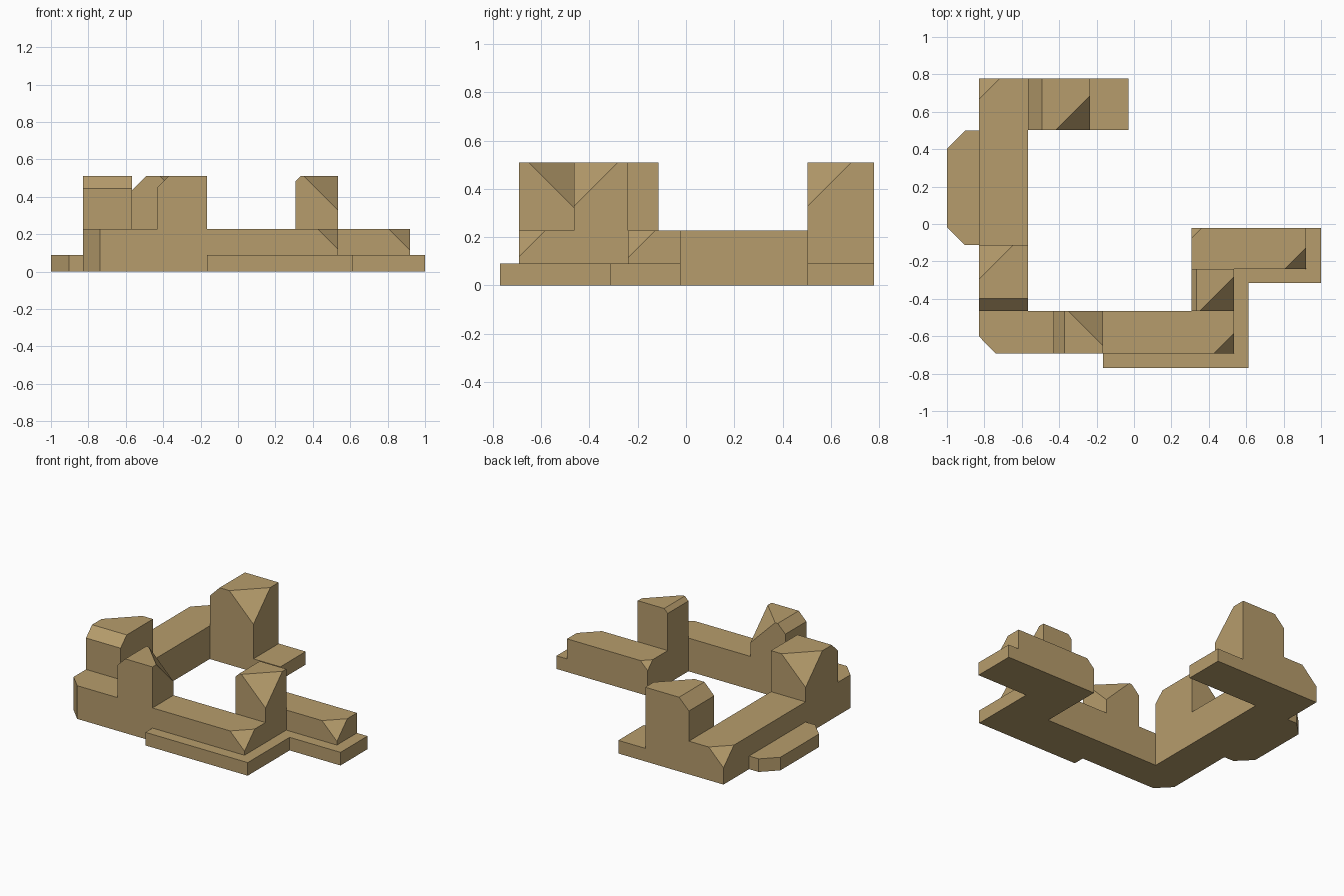
import bpy, bmesh
from mathutils import Vector

if "Cube" in bpy.data.objects:
    bpy.data.objects.remove(bpy.data.objects["Cube"])

tan = bpy.data.materials.new("sandstone_tan")
tan.diffuse_color = (0.47, 0.335, 0.15, 1)
tan.use_nodes = True
tan.node_tree.nodes["Principled BSDF"].inputs["Base Color"].default_value = tan.diffuse_color

LOW, MID, TALL = 0.09, 0.228, 0.51


def prism(name, outline, z0, z1, cuts=()):
    """Extrude an outline; each cut (dx, dy, size) slopes off a top corner or edge at 45 degrees."""
    bm = bmesh.new()
    face = bm.faces.new([bm.verts.new((x, y, z0)) for x, y in outline])
    top = bmesh.ops.extrude_face_region(bm, geom=[face])["geom"]
    bmesh.ops.translate(bm, vec=(0, 0, z1 - z0),
                        verts=[g for g in top if isinstance(g, bmesh.types.BMVert)])
    xs, ys = [p[0] for p in outline], [p[1] for p in outline]
    for dx, dy, size in cuts:
        corner = Vector((max(xs) if dx > 0 else min(xs), max(ys) if dy > 0 else min(ys), z1 - size))
        res = bmesh.ops.bisect_plane(bm, geom=bm.verts[:] + bm.edges[:] + bm.faces[:], dist=1e-5,
                                     plane_co=corner, plane_no=(dx, dy, 1), clear_outer=True)
        rim = [g for g in res["geom_cut"] if isinstance(g, bmesh.types.BMEdge)]
        bmesh.ops.edgeloop_fill(bm, edges=rim)
    bmesh.ops.recalc_face_normals(bm, faces=bm.faces[:])
    mesh = bpy.data.meshes.new(name)
    bm.to_mesh(mesh)
    bm.free()
    mesh.materials.append(tan)
    obj = bpy.data.objects.new(name, mesh)
    bpy.context.collection.objects.link(obj)
    return obj


def block(name, x0, x1, y0, y1, z0, z1, cuts=()):
    return prism(name, [(x0, y0), (x1, y0), (x1, y1), (x0, y1)], z0, z1, cuts)


# Low plinths
prism("left_plinth", [(-0.83, -0.113), (-0.83, 0.50), (-0.903, 0.50), (-1, 0.403),
                      (-1, -0.016), (-0.903, -0.113)], 0, LOW)
prism("front_right_plinth", [(-0.165, -0.77), (0.613, -0.77), (0.613, -0.315), (1, -0.315),
                             (1, -0.022), (0.92, -0.022), (0.92, -0.24), (0.535, -0.24),
                             (0.535, -0.693), (-0.165, -0.693)], 0, LOW)
block("back_plinth", -0.235, -0.03, 0.503, 0.778, 0, LOW)

# Mid-height walls
block("left_wall", -0.83, -0.567, -0.465, 0.778, 0, MID, [(-1, 1, 0.113)])
prism("front_wall", [(-0.83, -0.60), (-0.738, -0.693), (0.535, -0.693), (0.535, -0.465),
                     (-0.83, -0.465)], 0, MID, [(1, -1, 0.11)])
block("right_wall", 0.307, 0.92, -0.24, -0.022, 0, MID, [(1, -1, 0.113), (-1, 1, 0.055)])

# Towers, each with one large corner slope and one bevelled edge
block("back_tower", -0.567, -0.235, 0.503, 0.778, 0, TALL, [(1, -1, 0.183), (-1, 0, 0.075)])
block("left_tower", -0.83, -0.567, -0.465, -0.113, MID, TALL, [(-1, 1, 0.183), (0, -1, 0.066)])
block("front_tower", -0.43, -0.165, -0.693, -0.465, MID, TALL, [(1, 1, 0.187), (-1, 0, 0.058)])
block("right_tower", 0.307, 0.535, -0.465, -0.24, 0, TALL, [(1, -1, 0.183), (-1, 0, 0.027)])
